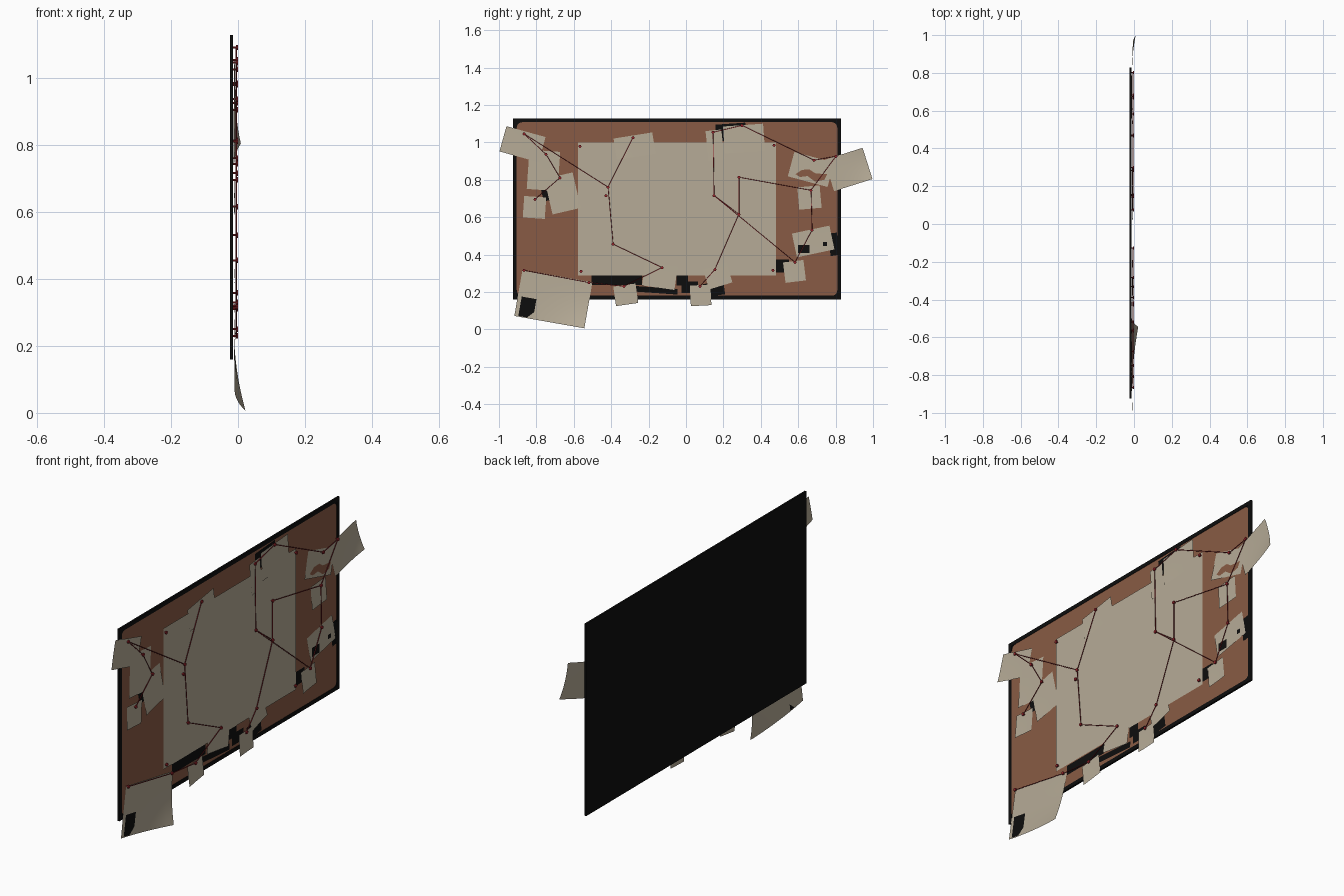
import bpy, bmesh, math
from mathutils import Vector, Matrix

if "Cube" in bpy.data.objects:
    bpy.data.objects.remove(bpy.data.objects["Cube"])


def material(name, rgb):
    m = bpy.data.materials.new(name)
    m.diffuse_color = (*rgb, 1)
    m.use_nodes = True
    m.node_tree.nodes["Principled BSDF"].inputs["Base Color"].default_value = m.diffuse_color
    return m


BLACK = material("black", (0.004, 0.004, 0.004))
CORK = material("cork_brown", (0.25, 0.105, 0.058))
PAPER = material("old_paper", (0.47, 0.41, 0.31))
RED = material("dark_red", (0.30, 0.018, 0.025))


def finish(name, bm, mat):
    me = bpy.data.meshes.new(name)
    bm.to_mesh(me)
    bm.free()
    me.materials.append(mat)
    ob = bpy.data.objects.new(name, me)
    bpy.context.collection.objects.link(ob)
    return ob


def box(name, lo, hi, mat):
    bm = bmesh.new()
    lo, hi = Vector(lo), Vector(hi)
    bmesh.ops.create_cube(bm, size=1, matrix=Matrix.Translation((lo + hi) / 2)
                          @ Matrix.Diagonal((*(hi - lo), 1)))
    return finish(name, bm, mat)


def plate(name, points, x, mat):
    """Flat face in the board plane; points run anticlockwise seen from +x."""
    bm = bmesh.new()
    bm.faces.new([bm.verts.new((x, y, z)) for y, z in points])
    return finish(name, bm, mat)


def sheet(name, y, z, w, h, angle, x, mat=PAPER, lift=(0, 0, 0, 0), n=8):
    """Rotated sheet; lift curls corners bottom-left, bottom-right, top-right, top-left."""
    bm = bmesh.new()
    c, s = math.cos(math.radians(angle)), math.sin(math.radians(angle))
    n = n if any(lift) else 1
    grid = []
    for j in range(n + 1):
        row = []
        for i in range(n + 1):
            u, v = i / n, j / n
            weights = ((1 - u) * (1 - v), u * (1 - v), u * v, (1 - u) * v)
            dx = sum(k * q * q for k, q in zip(lift, weights))
            a, b = (u - .5) * w, (v - .5) * h
            row.append(bm.verts.new((x + dx, y + a * c - b * s, z + a * s + b * c)))
        grid.append(row)
    for j in range(n):
        for i in range(n):
            f = bm.faces.new((grid[j][i], grid[j][i + 1], grid[j + 1][i + 1], grid[j + 1][i]))
            f.smooth = True
    return finish(name, bm, mat)


def rod(bm, a, b, r, sides):
    a, b = Vector(a), Vector(b)
    d = b - a
    rot = d.to_track_quat('Z', 'Y').to_matrix().to_4x4()
    bmesh.ops.create_cone(bm, cap_ends=True, segments=sides, radius1=r, radius2=r,
                          depth=d.length, matrix=Matrix.Translation((a + b) / 2) @ rot)


# Backing board and raised frame
Y0, Y1, Z0, Z1, T = -0.925, 0.829, 0.16, 1.128, 0.02
box("backing_board", (-0.024, Y0, Z0), (-0.017, Y1, Z1), BLACK)
for name, a, b, c, d in (("frame_left", Y0, Y0 + T, Z0, Z1), ("frame_right", Y1 - T, Y1, Z0, Z1),
                         ("frame_bottom", Y0 + T, Y1 - T, Z0, Z0 + T),
                         ("frame_top", Y0 + T, Y1 - T, Z1 - T, Z1)):
    box(name, (-0.020, a, c), (-0.0145, b, d), BLACK)

# Cork face with rounded corners
R = 0.03
cork = []
for cy, cz, start in ((Y1 - T - R, Z0 + T + R, -90), (Y1 - T - R, Z1 - T - R, 0),
                      (Y0 + T + R, Z1 - T - R, 90), (Y0 + T + R, Z0 + T + R, 180)):
    for k in range(6):
        t = math.radians(start + k * 18)
        cork.append((cy + R * math.cos(t), cz + R * math.sin(t)))
plate("cork_face", cork, -0.0163, CORK)

# Dark patches on the cork around the papers
for y, z, w, h, a in ((-.74, .75, .07, .12, 13), (-.37, .262, .27, .05, 0), (-.02, .265, .06, .06, 0),
                      (.02, .225, .09, .06, 0), (.15, .215, .11, .07, 8), (.24, 1.055, .16, .09, 4),
                      (.51, .34, .08, .07, 0), (.79, .455, .05, .12, 8), (-.17, .21, .25, .03, -4)):
    sheet("dark_patch", y, z, w, h, a, -0.0153, BLACK)

# Large central sheet
sheet("main_sheet", -0.0485, 0.6445, 1.059, 0.711, 0, -0.012)

# Pinned notes around it
for y, z, w, h, a, x in (
        (-.762, .85, .165, .21, -4, -.0135), (-.66, .727, .155, .195, 13, -.0128),
        (-.81, .652, .118, .115, -4, -.012), (-.275, .98, .21, .115, 9, -.0105),
        (.31, 1.02, .215, .145, 4, -.0105), (.155, .985, .085, .16, 6, -.0098),
        (.668, .855, .22, .135, -15, -.013), (.66, .705, .12, .12, 5, -.012),
        (.68, .47, .205, .13, 12, -.0125), (.58, .31, .11, .11, 7, -.0115),
        (-.322, .185, .12, .105, 8, -.0105), (.078, .182, .11, .11, 3, -.0095),
        (-.14, .285, .175, .125, -8, -.011), (.17, .285, .13, .11, 17, -.0105)):
    sheet("note", y, z, w, h, a, x, lift=(0.003, 0.001, 0, 0), n=4)

# Loose sheets that overhang the frame and curl
sheet("curled_sheet_bottom", -.709, .162, .38, .25, -10, -.012, lift=(.002, .0345, 0, 0))
sheet("curled_sheet_right", .868, .855, .215, .175, 17.5, -.0115, lift=(0, .02, .009, 0))
sheet("curled_sheet_left", -.874, .99, .217, .14, -15.5, -.0115, lift=(.004, 0, 0, 0))

# Printed marks on notes
sheet("dark_photo", -.848, .117, .08, .105, -10, -.0095, BLACK)
sheet("dark_mark", .63, .43, .06, .045, 0, -.0085, BLACK)
sheet("dark_mark", .743, .457, .022, .022, 0, -.0105, BLACK)
plate("brown_stain", [(.585, .83), (.61, .815), (.65, .82), (.69, .79), (.74, .80), (.755, .83),
                      (.72, .832), (.69, .835), (.66, .855), (.62, .853)], -.0095, CORK)

# Push pins (y, z)
PINS = [(-.866, 1.045), (-.749, .936), (-.674, .81), (-.807, .695), (-.866, .315), (-.567, .978),
        (-.417, .76), (-.428, .715), (-.39, .455), (-.128, .33), (-.561, .31), (-.332, .23),
        (-.519, .25), (-.283, 1.025), (.144, 1.053), (.299, 1.09), (.471, .984), (.283, .813),
        (.15, .715), (.283, .615), (.155, .32), (.075, .23), (.465, .315), (.583, .358),
        (.674, .53), (.668, .743), (.684, .904), (.802, .925)]
bm = bmesh.new()
for y, z in PINS:
    rod(bm, (-.016, y, z), (-.005, y, z), .003, 6)
    rod(bm, (-.006, y, z), (0, y, z), .008, 10)
finish("push_pins", bm, RED)

# Red string running between pins (pin numbers)
bm = bmesh.new()
for path in ((3, 2, 1, 0, 6, 8, 9, 11, 12, 4), (6, 13), (14, 18, 19, 20, 21),
             (18, 23, 24, 25, 17, 19), (14, 15, 26, 27, 25)):
    for i, j in zip(path, path[1:]):
        rod(bm, (-.005, *PINS[i]), (-.005, *PINS[j]), .002, 5)
finish("red_string", bm, RED)
